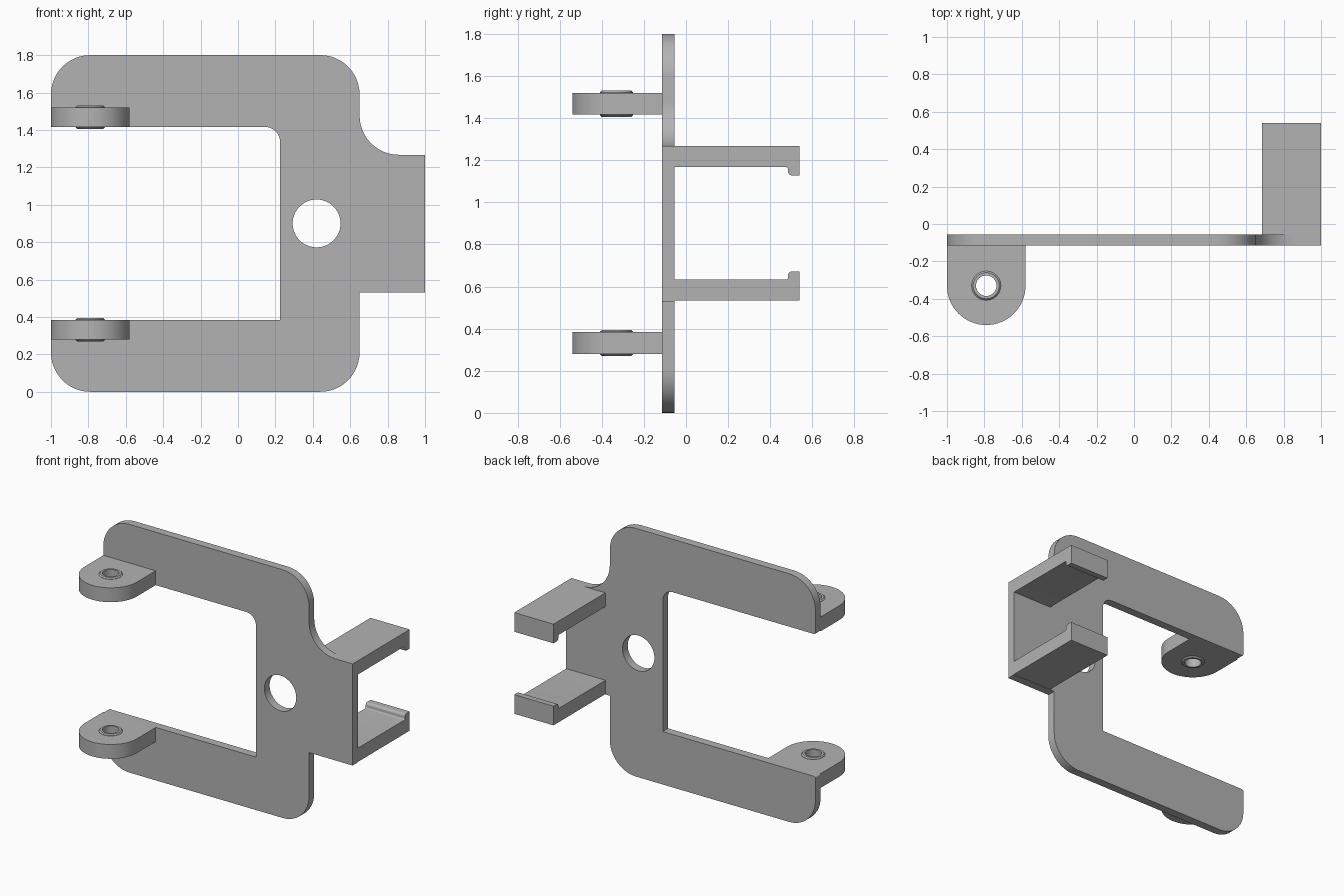
import bpy, bmesh, math
from mathutils import Matrix, Vector

cube = bpy.data.objects.get("Cube")
if cube:
    bpy.data.objects.remove(cube, do_unlink=True)

grey = bpy.data.materials.new("plain grey")
grey.use_nodes = True
grey.diffuse_color = (0.45, 0.45, 0.45, 1)
grey.node_tree.nodes["Principled BSDF"].inputs["Base Color"].default_value = grey.diffuse_color

MID = 0.9                  # height of the mirror line
FRONT, BACK = -0.115, -0.055   # plate faces
XZ = Matrix.Rotation(math.pi / 2, 4, 'X')
YZ = Matrix(((0, 0, 1, 0), (1, 0, 0, 0), (0, 1, 0, 0), (0, 0, 0, 1)))


def rounded(corners, steps=12):
    """Outline from (u, v, radius) corners, each replaced by an arc."""
    out = []
    for i, (u, v, r) in enumerate(corners):
        p = Vector((u, v))
        if r == 0:
            out.append(p)
            continue
        a = (Vector(corners[i - 1][:2]) - p).normalized()
        b = (Vector(corners[(i + 1) % len(corners)][:2]) - p).normalized()
        # all corners are square, so the centre lies along both edges
        c = p + (a + b) * r
        for k in range(steps + 1):
            t = k / steps * math.pi / 2
            out.append(c - b * r * math.cos(t) - a * r * math.sin(t))
    return out


def circle(u, v, r, n=48):
    return [Vector((u + r * math.cos(2 * math.pi * k / n),
                    v + r * math.sin(2 * math.pi * k / n))) for k in range(n)]


def finish(name, mesh):
    ob = bpy.data.objects.new(name, mesh)
    bpy.context.collection.objects.link(ob)
    mesh.materials.clear()
    mesh.materials.append(grey)
    bpy.ops.object.select_all(action='DESELECT')
    ob.select_set(True)
    bpy.context.view_layer.objects.active = ob
    bpy.ops.object.shade_smooth_by_angle(angle=math.radians(30))
    return ob


def prism(name, loops, depth, matrix):
    """Fill the outlines (inner ones become holes) and extrude them."""
    curve = bpy.data.curves.new(name, 'CURVE')
    curve.dimensions, curve.fill_mode = '2D', 'BOTH'
    curve.extrude = depth / 2
    for loop in loops:
        s = curve.splines.new('POLY')
        s.points.add(len(loop) - 1)
        for pt, p in zip(s.points, loop):
            pt.co = (p.x, p.y, 0, 1)
        s.use_cyclic_u = True
    temp = bpy.data.objects.new(name + "_outline", curve)
    bpy.context.collection.objects.link(temp)
    bpy.context.view_layer.update()
    deps = bpy.context.evaluated_depsgraph_get()
    mesh = bpy.data.meshes.new_from_object(temp.evaluated_get(deps))
    bpy.data.objects.remove(temp, do_unlink=True)
    bm = bmesh.new()
    bm.from_mesh(mesh)
    bmesh.ops.remove_doubles(bm, verts=bm.verts, dist=0.0001)
    bm.transform(matrix)
    bmesh.ops.recalc_face_normals(bm, faces=bm.faces)
    bm.to_mesh(mesh)
    bm.free()
    return finish(name, mesh)


def bushing(name, x, y, z, half):
    """Chamfered tube standing a little proud of both lug faces."""
    bm = bmesh.new()
    profile = [(0.055, -half), (0.07, -half), (0.078, 0.008 - half),
               (0.078, half - 0.008), (0.07, half), (0.055, half)]
    vs = [bm.verts.new((r, 0, h)) for r, h in profile]
    edges = [bm.edges.new((vs[i - 1], vs[i])) for i in range(len(vs))]
    bmesh.ops.spin(bm, geom=vs + edges, axis=(0, 0, 1), cent=(0, 0, 0),
                   angle=2 * math.pi, steps=48)
    bmesh.ops.remove_doubles(bm, verts=bm.verts, dist=0.0001)
    bmesh.ops.recalc_face_normals(bm, faces=bm.faces)
    bm.transform(Matrix.Translation((x, y, z)))
    mesh = bpy.data.meshes.new(name)
    bm.to_mesh(mesh)
    bm.free()
    finish(name, mesh)


# C-shaped plate with side tab and round hole
R = 0.21
plate = rounded([(-1, 0, R), (0.65, 0, R), (0.65, 0.53, 0), (1, 0.53, 0),
                 (1, 1.267, 0), (0.65, 1.267, R), (0.65, 1.8, R), (-1, 1.8, R),
                 (-1, 1.416, 0.012), (0.225, 1.416, 0.08),
                 (0.225, 0.384, 0), (-1, 0.384, 0.012)])
prism("plate", [plate, circle(0.42, MID, 0.128)], BACK - FRONT,
      Matrix.Translation((0, (FRONT + BACK) / 2, 0)) @ XZ)

# Hinge lugs with bushings, and clip arms with hooked ends
lug = rounded([(-1, FRONT, 0), (-1, -0.54, R), (-0.58, -0.54, R), (-0.58, FRONT, 0)], 16)
for side, sign in (("upper", 1), ("lower", -1)):
    z = MID + sign * 0.568
    prism(side + "_lug", [lug, circle(-0.79, -0.33, 0.07)], 0.104,
          Matrix.Translation((0, 0, z)))
    bushing(side + "_bushing", -0.79, -0.33, z, 0.062)

    arm = rounded([(BACK, MID + sign * a, r) if y is None else (y, MID + sign * a, r)
                   for y, a, r in ((None, 0.367, 0), (0.54, 0.367, 0), (0.54, 0.228, 0),
                                   (0.485, 0.228, 0.018), (0.485, 0.267, 0.01),
                                   (None, 0.267, 0))], 6)
    prism(side + "_clip_arm", [arm], 0.315, Matrix.Translation((0.8425, 0, 0)) @ YZ)
